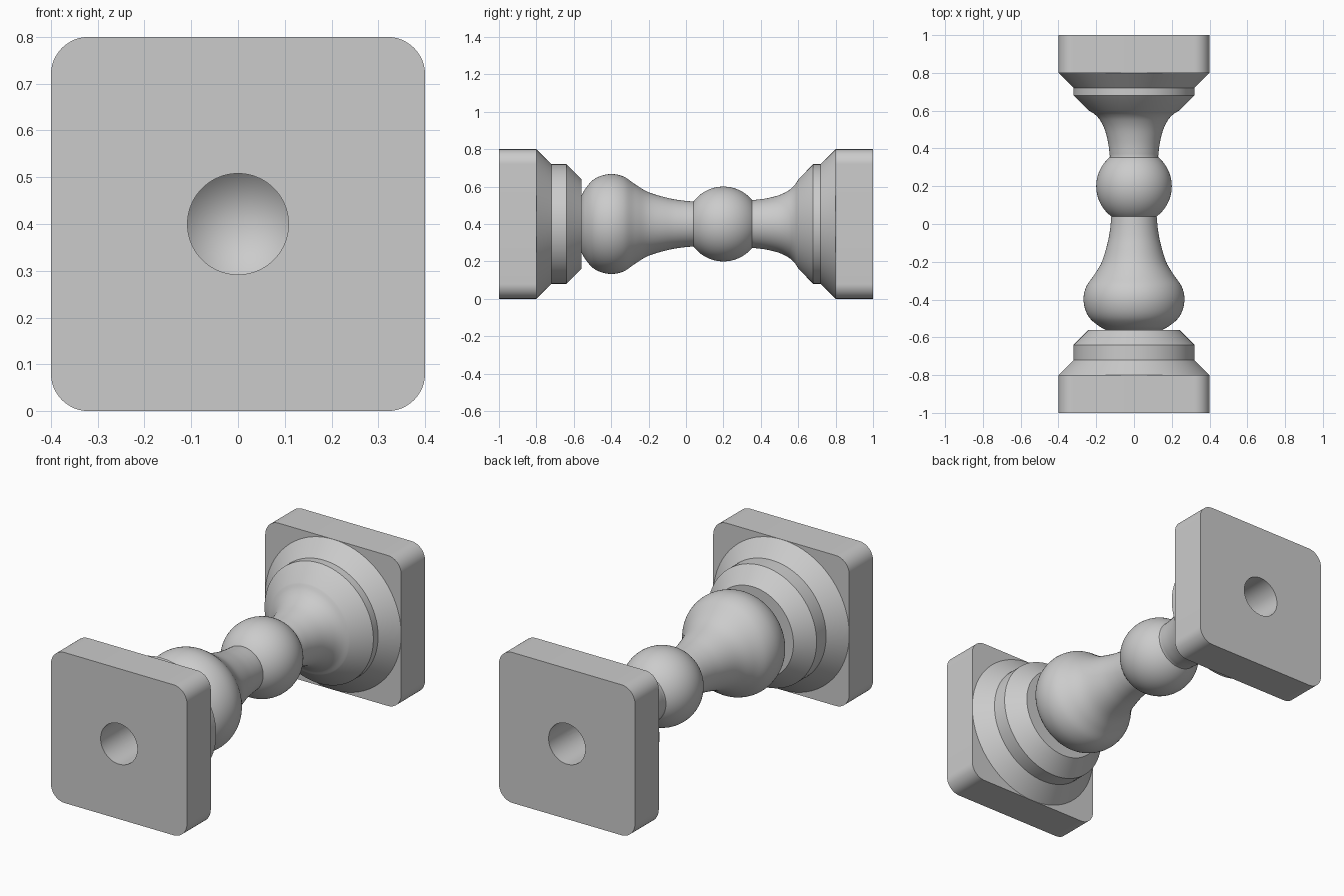
import bpy, bmesh, math
from mathutils import Vector, Matrix

if "Cube" in bpy.data.objects:
    bpy.data.objects.remove(bpy.data.objects["Cube"])

AXIS_Z = 0.4
SEGMENTS = 96

grey = bpy.data.materials.new("plain grey")
grey.use_nodes = True
grey.diffuse_color = (0.6, 0.6, 0.6, 1)
grey.node_tree.nodes["Principled BSDF"].inputs["Base Color"].default_value = (0.6, 0.6, 0.6, 1)


def make_object(name, bm):
    bmesh.ops.recalc_face_normals(bm, faces=bm.faces)
    mesh = bpy.data.meshes.new(name)
    bm.to_mesh(mesh)
    bm.free()
    mesh.materials.append(grey)
    obj = bpy.data.objects.new(name, mesh)
    bpy.context.collection.objects.link(obj)
    return obj


def lathe(name, profile):
    """Turn (y, radius) points around the long axis."""
    bm = bmesh.new()
    verts = [bm.verts.new((r, y, AXIS_Z)) for y, r in profile]
    edges = [bm.edges.new(pair) for pair in zip(verts, verts[1:])]
    bmesh.ops.spin(bm, geom=verts + edges, cent=(0, 0, AXIS_Z), axis=(0, 1, 0),
                   angle=math.tau, steps=SEGMENTS, use_duplicate=False)
    bmesh.ops.remove_doubles(bm, verts=bm.verts, dist=0.0001)
    return make_object(name, bm)


def smooth_curve(points, steps=6):
    """Catmull-Rom curve through the points."""
    pts = [Vector(p) for p in points]
    pts = [2 * pts[0] - pts[1]] + pts + [2 * pts[-1] - pts[-2]]
    out = []
    for a, b, c, d in zip(pts, pts[1:], pts[2:], pts[3:]):
        for i in range(steps):
            t = i / steps
            out.append(0.5 * (2 * b + (c - a) * t + (2 * a - 5 * b + 4 * c - d) * t * t
                              + (3 * b - a - 3 * c + d) * t ** 3))
    return [tuple(p) for p in out + [pts[-2]]]


def cut(obj, cutter):
    mod = obj.modifiers.new("bore", 'BOOLEAN')
    mod.operation = 'DIFFERENCE'
    mod.solver = 'EXACT'
    mod.object = cutter
    select(obj)
    bpy.ops.object.modifier_apply(modifier=mod.name)


def select(obj):
    bpy.ops.object.select_all(action='DESELECT')
    obj.select_set(True)
    bpy.context.view_layer.objects.active = obj


def end_block(name, side):
    """Square slab with rounded upright corners along the long axis."""
    bm = bmesh.new()
    bmesh.ops.create_cube(bm, size=1, matrix=Matrix.Translation((0, side * 0.9, AXIS_Z))
                          @ Matrix.Diagonal((0.8, 0.2, 0.8, 1)))
    long_edges = [e for e in bm.edges
                  if abs(e.verts[0].co.y - e.verts[1].co.y) > 0.1]
    bmesh.ops.bevel(bm, geom=long_edges, offset=0.08, segments=12,
                    profile=0.5, affect='EDGES')
    return make_object(name, bm)


# Turned shaft: stepped foot, bulb, ball, flared neck and stepped collar
foot = [(-0.85, 0), (-0.85, 0.2), (-0.8, 0.4), (-0.72, 0.32), (-0.64, 0.32), (-0.56, 0.24)]
bulb = smooth_curve([(-0.56, 0.15), (-0.54, 0.186), (-0.5, 0.233), (-0.45, 0.259),
                     (-0.39, 0.267), (-0.33, 0.252), (-0.27, 0.211), (-0.2, 0.17),
                     (-0.1, 0.14), (-0.03, 0.127), (0.04, 0.12)])
half_arc = math.acos(0.8)
ball = []
for i in range(1, 32):
    a = half_arc + (math.pi - 2 * half_arc) * i / 32
    ball.append((0.2 - 0.2 * math.cos(a), 0.2 * math.sin(a)))
neck = smooth_curve([(0.36, 0.128), (0.43, 0.137), (0.5, 0.155),
                     (0.55, 0.18), (0.58, 0.207), (0.6, 0.238)])
collar = [(0.68, 0.32), (0.72, 0.32), (0.8, 0.4), (0.85, 0.2), (0.85, 0)]
shaft = lathe("turned_shaft", foot + bulb + ball + neck + collar)

# End blocks, each with a drilled hole that runs into the shaft
blocks = []
for name, side in (("front_block", -1), ("back_block", 1)):
    block = end_block(name, side)
    drill = lathe("drill", [(side * 1.1, 0), (side * 1.1, 0.108),
                            (side * 0.7, 0.108), (side * 0.6, 0)])
    drill.hide_render = True
    cut(block, drill)
    cut(shaft, drill)
    bpy.data.objects.remove(drill)
    blocks.append(block)

for obj in [shaft] + blocks:
    select(obj)
    bpy.ops.object.shade_smooth_by_angle(angle=math.radians(30))
